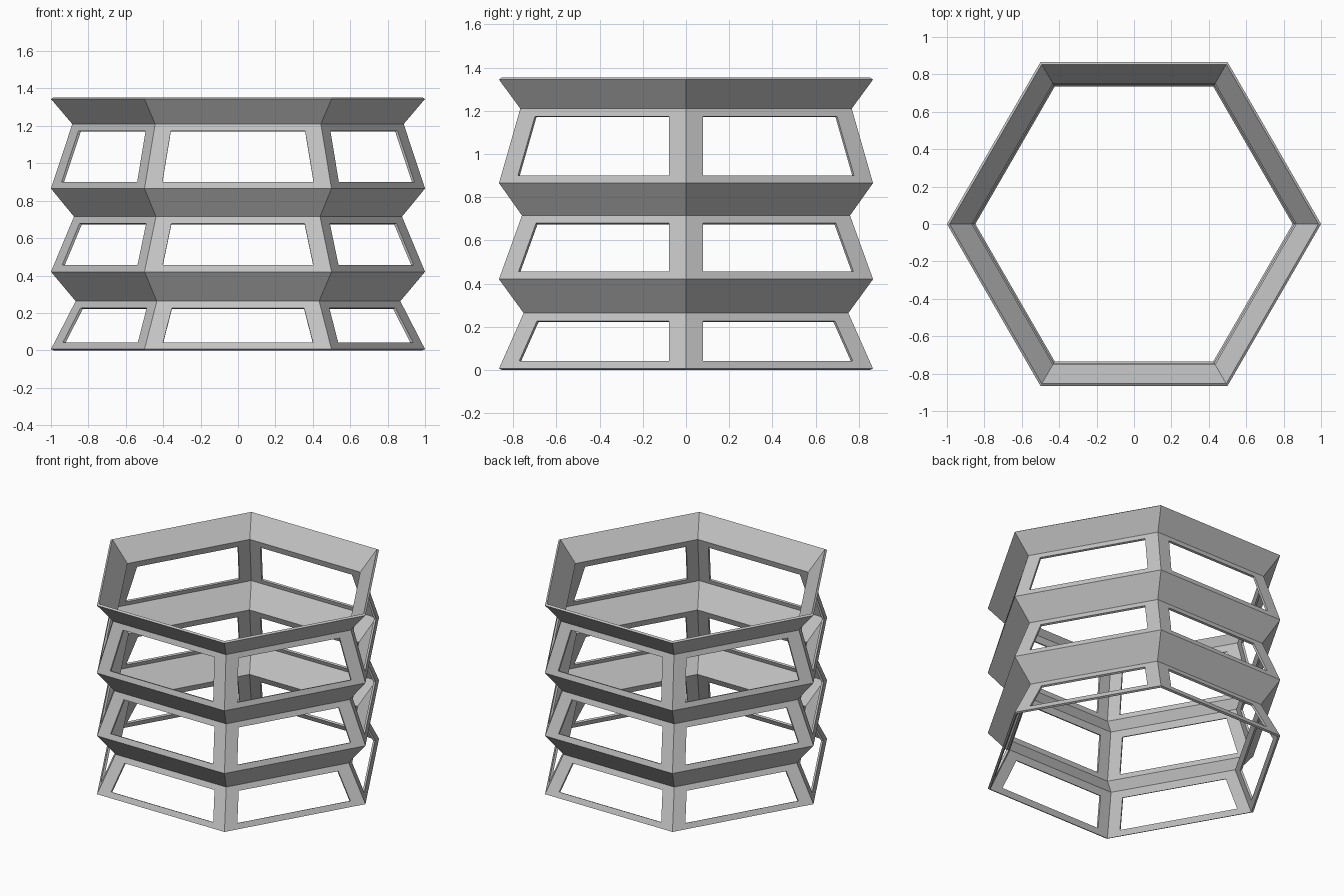
import bpy
import bmesh
import math
from mathutils import Matrix, Vector

if "Cube" in bpy.data.objects:
    bpy.data.objects.remove(bpy.data.objects["Cube"], do_unlink=True)

SIDES = 6
THICK = 0.015        # sheet thickness
POST = 0.09          # corner post width on each side of a window
RAIL = 0.036         # height of the rails above and below a window
HALF = math.tan(math.pi / SIDES)
APOTHEM = math.cos(math.pi / SIDES)

grey = bpy.data.materials.new("plain_grey")
grey.use_nodes = True
colour = (0.55, 0.55, 0.55, 1)
grey.diffuse_color = colour
grey.node_tree.nodes["Principled BSDF"].inputs["Base Color"].default_value = colour

# Zigzag wall profile: corner radius and height, alternating window tier and band
profile = [(1, 0.006), (0.868, 0.263), (1, 0.42), (0.877, 0.715),
           (1, 0.865), (0.886, 1.21), (1, 1.344)]
outer = [Vector((r * APOTHEM, z)) for r, z in profile]

# Mitred inner profile
normals = []
for a, b in zip(outer, outer[1:]):
    d = (b - a).normalized()
    normals.append(Vector((d.y, -d.x)))
inner = []
for i, p in enumerate(outer):
    na = normals[max(i - 1, 0)]
    nb = normals[min(i, len(normals) - 1)]
    m = na + nb
    inner.append(p - m * (THICK / m.dot(na)))

bm = bmesh.new()


def panel(low, high, inset=0):
    """Corner points of one trapezoid, given its lower and upper profile points."""
    wl, wh = low.x * HALF - inset, high.x * HALF - inset
    return [Vector((low.x, -wl, low.y)), Vector((low.x, wl, low.y)),
            Vector((high.x, wh, high.y)), Vector((high.x, -wh, high.y))]


def face(points, turn):
    bm.faces.new([bm.verts.new(turn @ p) for p in points])


def ring(a, b, turn):
    """Four quads joining two four-point loops."""
    for i in range(4):
        j = (i + 1) % 4
        face([a[i], a[j], b[j], b[i]], turn)


for side in range(SIDES):
    turn = Matrix.Rotation(math.pi / SIDES + side * math.tau / SIDES, 3, 'Z')
    for i, n in enumerate(normals):
        front = panel(outer[i], outer[i + 1])
        back = panel(inner[i], inner[i + 1])
        if i % 2:
            # Solid flared band
            face(front, turn)
            face(back, turn)
        else:
            # Framed window tier with an open middle
            f = RAIL / (outer[i + 1].y - outer[i].y)
            low = outer[i].lerp(outer[i + 1], f)
            high = outer[i].lerp(outer[i + 1], 1 - f)
            opening = panel(low, high, POST)
            push = Vector((n.x, 0, n.y)) * THICK
            opening_back = [p - push for p in opening]
            ring(front, opening, turn)
            ring(back, opening_back, turn)
            ring(opening, opening_back, turn)
    # Bottom and top rims
    for k in (0, -1):
        o, s = panel(outer[k], outer[k]), panel(inner[k], inner[k])
        face([o[0], o[1], s[1], s[0]], turn)

bmesh.ops.remove_doubles(bm, verts=bm.verts, dist=0.0001)
bmesh.ops.recalc_face_normals(bm, faces=bm.faces)
mesh = bpy.data.meshes.new("hexagonal_frame")
bm.to_mesh(mesh)
bm.free()
mesh.materials.append(grey)
frame = bpy.data.objects.new("hexagonal_frame", mesh)
bpy.context.scene.collection.objects.link(frame)
